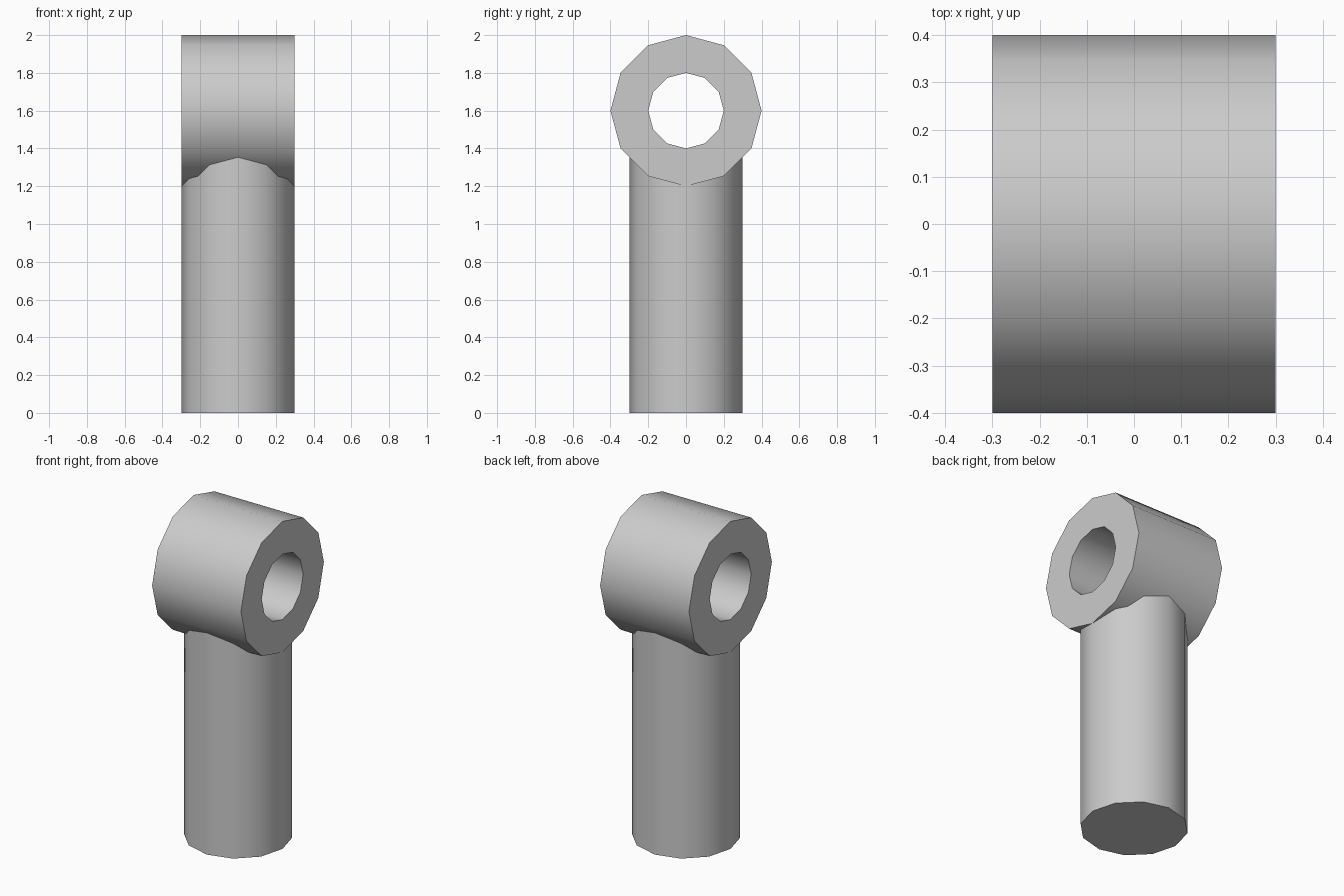
import bpy, bmesh, math

if "Cube" in bpy.data.objects:
    bpy.data.objects.remove(bpy.data.objects["Cube"])

SIDES = 12


def finish(obj):
    bpy.ops.object.select_all(action='DESELECT')
    obj.select_set(True)
    bpy.context.view_layer.objects.active = obj
    bpy.ops.object.shade_smooth_by_angle(angle=math.radians(40))


# Round shaft, its top buried inside the wall of the eye
SHAFT_TOP = 1.36
bpy.ops.mesh.primitive_cylinder_add(vertices=SIDES, radius=0.3, depth=SHAFT_TOP,
                                    location=(0, 0, SHAFT_TOP / 2))
shaft = bpy.context.object
shaft.name = "shaft"
finish(shaft)

# Eye: rectangular wall section swept around the x axis
bm = bmesh.new()
section = [(-0.3, 0.2), (0.3, 0.2), (0.3, 0.4), (-0.3, 0.4)]
rings = []
for i in range(SIDES):
    a = math.tau * i / SIDES
    rings.append([bm.verts.new((x, r * math.cos(a), r * math.sin(a)))
                  for x, r in section])
for i in range(SIDES):
    p, q = rings[i], rings[(i + 1) % SIDES]
    for j in range(4):
        k = (j + 1) % 4
        bm.faces.new((p[j], p[k], q[k], q[j]))
bmesh.ops.recalc_face_normals(bm, faces=bm.faces)
mesh = bpy.data.meshes.new("eye_ring")
bm.to_mesh(mesh)
bm.free()
eye = bpy.data.objects.new("eye_ring", mesh)
eye.location = (0, 0, 1.6)
bpy.context.collection.objects.link(eye)
finish(eye)
